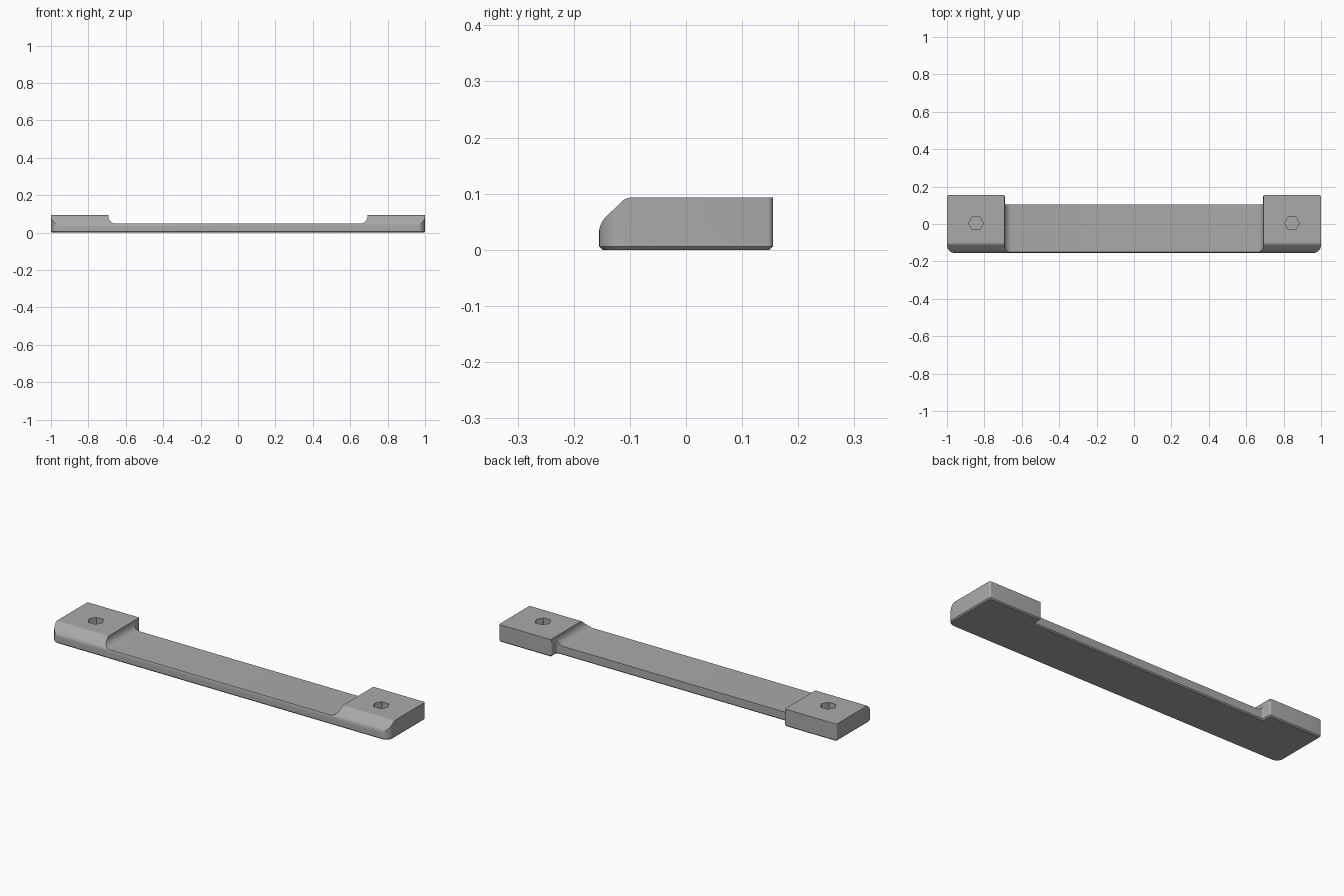
import bpy, bmesh, math
from mathutils import Vector

cube = bpy.data.objects.get("Cube")
if cube:
    bpy.data.objects.remove(cube)

HEIGHT = 0.093
FLOOR = 0.048

grey = bpy.data.materials.new("plain grey")
grey.use_nodes = True
colour = (0.4, 0.4, 0.4, 1)
grey.diffuse_color = colour
grey.node_tree.nodes["Principled BSDF"].inputs["Base Color"].default_value = colour


def rounded(corners, steps=8):
    """Closed 2D outline from (a, b, fillet radius) corners."""
    out = []
    for i, (a, b, r) in enumerate(corners):
        p = Vector((a, b))
        if r == 0:
            out.append(p)
            continue
        u = (Vector(corners[i - 1][:2]) - p).normalized()
        v = (Vector(corners[(i + 1) % len(corners)][:2]) - p).normalized()
        half = u.angle(v) / 2
        centre = p + (u + v).normalized() * (r / math.sin(half))
        start = p + u * (r / math.tan(half)) - centre
        end = p + v * (r / math.tan(half)) - centre
        sweep = start.angle_signed(end)
        for k in range(steps + 1):
            t = -sweep * k / steps
            c, s = math.cos(t), math.sin(t)
            out.append(centre + Vector((c * start.x - s * start.y, s * start.x + c * start.y)))
    return out


def prism(name, outline, place, offset, chamfer=0):
    """Extrude an outline; place maps its 2D points into space."""
    bm = bmesh.new()
    base = bm.faces.new([bm.verts.new(place(p.x, p.y)) for p in outline])
    extruded = bmesh.ops.extrude_face_region(bm, geom=[base], use_keep_orig=True)
    bmesh.ops.translate(bm, vec=offset, verts=[g for g in extruded["geom"] if isinstance(g, bmesh.types.BMVert)])
    bmesh.ops.recalc_face_normals(bm, faces=bm.faces)
    if chamfer:
        rim = [e for e in bm.edges if all(abs(v.co.z) < 1e-6 for v in e.verts)]
        bmesh.ops.bevel(bm, geom=rim, offset=chamfer, segments=1, affect="EDGES")
    mesh = bpy.data.meshes.new(name)
    bm.to_mesh(mesh)
    bm.free()
    mesh.materials.append(grey)
    obj = bpy.data.objects.new(name, mesh)
    bpy.context.collection.objects.link(obj)
    return obj


# Handle body: wide mounting pads at the ends, narrower bar between them
half_plan = [(1, -0.155, 0.042), (1, 0.155, 0.01), (0.69, 0.155, 0.01), (0.69, 0.105, 0.006)]
plan = half_plan + [(-x, y, r) for x, y, r in reversed(half_plan)]
body = prism("handle_body", rounded(plan), lambda x, y: (x, y, 0), (0, 0, HEIGHT), 0.006)

# Sloped front edge with softened corners
front = rounded([(-0.155, 0.02, 0), (-0.155, 0.047, 0.04), (-0.107, HEIGHT, 0.022),
                 (-0.06, HEIGHT, 0), (-0.06, 0.2, 0), (-0.3, 0.2, 0), (-0.3, 0.02, 0)])
cutters = [prism("front_slope_cutter", front, lambda y, z: (-1.2, y, z), (2.4, 0, 0))]

# Recess over the bar with filleted ends
recess = rounded([(-0.693, FLOOR, 0.04), (0.693, FLOOR, 0.04), (0.693, 0.2, 0), (-0.693, 0.2, 0)])
cutters.append(prism("recess_cutter", recess, lambda x, z: (x, -0.4, z), (0, 0.8, 0)))

# Blind six-sided screw holes in the pads
for side in (-1, 1):
    hexagon = [Vector((side * 0.845 + 0.04 * math.cos(k * math.pi / 3),
                       0.004 + 0.04 * math.sin(k * math.pi / 3))) for k in range(6)]
    cutters.append(prism("screw_hole_cutter", hexagon, lambda x, y: (x, y, 0.02), (0, 0, 0.2)))

# Carve the body
for cutter in cutters:
    mod = body.modifiers.new(cutter.name, "BOOLEAN")
    mod.operation = "DIFFERENCE"
    mod.solver = "EXACT"
    mod.object = cutter
graph = bpy.context.evaluated_depsgraph_get()
carved = bpy.data.meshes.new_from_object(body.evaluated_get(graph))
body.modifiers.clear()
body.data = carved
for cutter in cutters:
    bpy.data.objects.remove(cutter)

# Smooth fillets, sharp edges
bpy.ops.object.select_all(action="DESELECT")
body.select_set(True)
bpy.context.view_layer.objects.active = body
bpy.ops.object.shade_smooth_by_angle(angle=math.radians(30))
